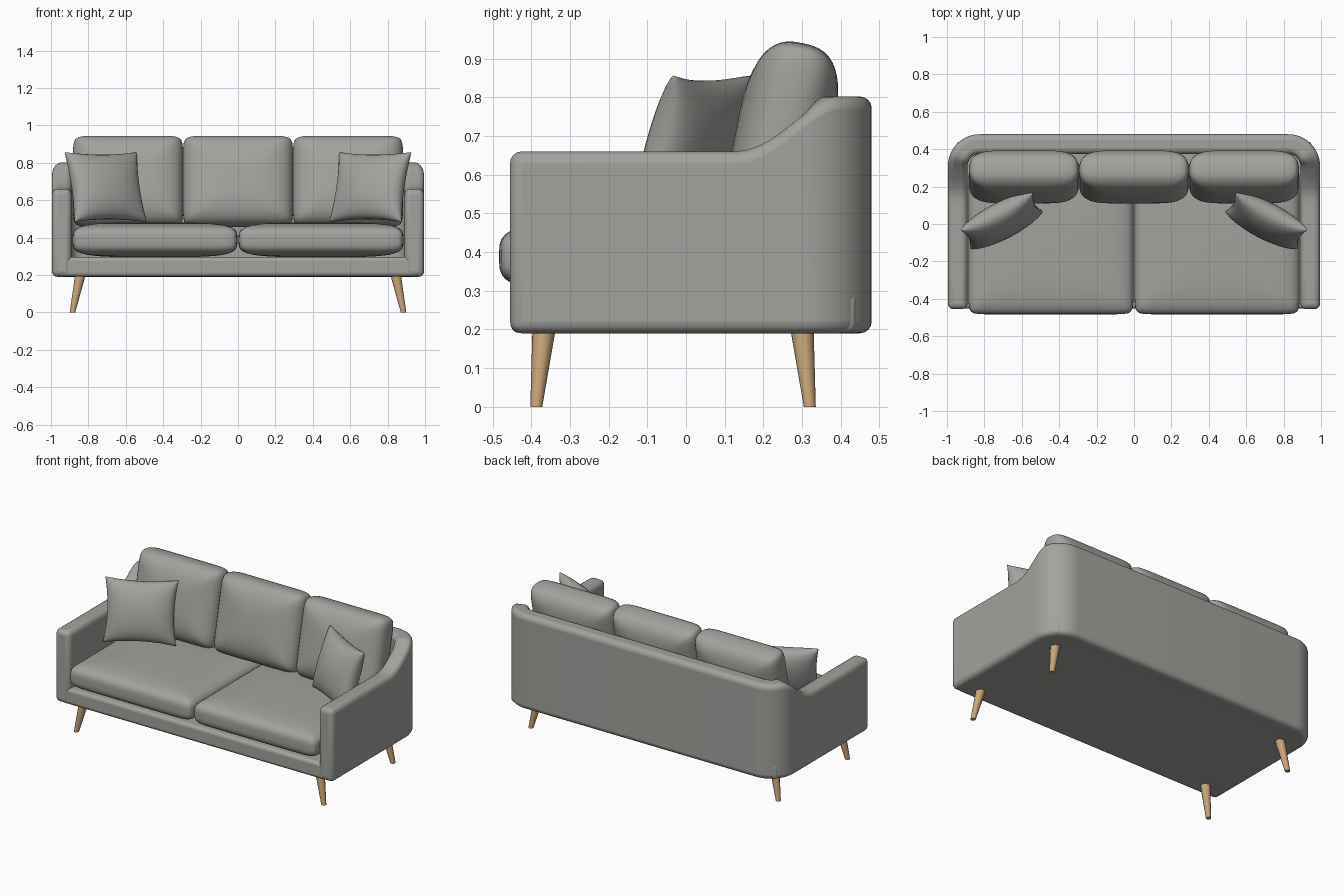
import bpy, bmesh, math
from mathutils import Matrix, Vector

if "Cube" in bpy.data.objects:
    bpy.data.objects.remove(bpy.data.objects["Cube"])


def material(name, rgb):
    m = bpy.data.materials.new(name)
    m.diffuse_color = (*rgb, 1)
    m.use_nodes = True
    m.node_tree.nodes["Principled BSDF"].inputs["Base Color"].default_value = m.diffuse_color
    return m


fabric = material("grey fabric", (0.36, 0.36, 0.34))
wood = material("light wood", (0.58, 0.38, 0.19))


def finish(name, bm, mat, bevel=0, smooth=40):
    bmesh.ops.recalc_face_normals(bm, faces=bm.faces)
    me = bpy.data.meshes.new(name)
    bm.to_mesh(me)
    bm.free()
    ob = bpy.data.objects.new(name, me)
    bpy.context.collection.objects.link(ob)
    me.materials.append(mat)
    if bevel:
        mod = ob.modifiers.new("rounded edges", 'BEVEL')
        mod.width, mod.segments = bevel, 4
        mod.limit_method, mod.angle_limit = 'ANGLE', math.radians(40)
        mod.use_clamp_overlap = False
    bpy.ops.object.select_all(action='DESELECT')
    bpy.context.view_layer.objects.active = ob
    ob.select_set(True)
    bpy.ops.object.shade_smooth_by_angle(angle=math.radians(smooth))
    return ob


# Wrapped arms and back: a U-shaped wall whose top sweeps up to the back
def wall_top(y):
    t = min(max((y - 0.12) / 0.28, 0), 1) ** 1.15
    return 0.66 + 0.142 * t * t * (3 - 2 * t)


THICK, RADIUS, CX, CY = 0.105, 0.17, 0.825, 0.31
half = [((CX + RADIUS, y), (CX + RADIUS - THICK, y))
        for y in (-0.455, -0.2, 0.08, 0.13, 0.16, 0.19, 0.22, 0.25, 0.28)]
for i in range(11):
    a = math.radians(9 * i)
    c, s = math.cos(a), math.sin(a)
    half.append(((CX + RADIUS * c, CY + RADIUS * s),
                 (CX + (RADIUS - THICK) * c, CY + (RADIUS - THICK) * s)))
path = half + [((-o[0], o[1]), (-n[0], n[1])) for o, n in reversed(half)]

bm = bmesh.new()
rings = []
for o, n in path:
    top = wall_top(o[1])
    rings.append([bm.verts.new(p) for p in
                  ((*o, 0.19), (*o, top), (*n, top), (*n, 0.19))])
for r, q in zip(rings, rings[1:]):
    for k in range(4):
        bm.faces.new((r[k], r[(k + 1) % 4], q[(k + 1) % 4], q[k]))
bm.faces.new(rings[0])
bm.faces.new(rings[-1])
finish("arms_and_back", bm, fabric, bevel=0.03)

# Base under the seat
bm = bmesh.new()
bmesh.ops.create_cube(bm, size=1, matrix=Matrix.Translation((0, -0.006, 0.2435))
                      @ Matrix.Diagonal((1.9, 0.894, 0.105, 1)))
finish("seat_base", bm, fabric, bevel=0.022)


# Stuffed box cushion: a = squareness of outline, b = squareness of the edge
def cushion(name, size, loc, a, b, rot=Matrix()):
    bm = bmesh.new()
    bmesh.ops.create_cube(bm, size=2)
    bmesh.ops.subdivide_edges(bm, edges=bm.edges[:], cuts=17, use_grid_fill=True)
    place = Matrix.Translation(loc) @ rot
    for v in bm.verts:
        p = [math.sin(c * math.pi / 2) for c in v.co]
        flat = (abs(p[0]) ** a + abs(p[1]) ** a) ** (b / a)
        r = (flat + abs(p[2]) ** b) ** (1 / b)
        v.co = place @ Vector([c / r * h for c, h in zip(p, size)])
    return finish(name, bm, fabric, smooth=60)


for side, label in ((-1, "left"), (1, "right")):
    cushion("seat_cushion_" + label, (0.441, 0.40, 0.093),
            (side * 0.444, -0.083, 0.388), 20, 4)

# Back cushions stand upright and lean backwards
lean = Matrix.Rotation(math.radians(90 - 12), 4, 'X')
for i, label in enumerate(("left", "middle", "right")):
    cushion("back_cushion_" + label, (0.294, 0.245, 0.125),
            ((i - 1) * 0.588, 0.252, 0.70), 12, 2.8, lean)


# Throw pillows with pointed corners and pulled-in sides
def pillow(name, side):
    bm = bmesh.new()
    place = (Matrix.Translation((side * 0.708, 0.017, 0.67))
             @ Matrix.Rotation(math.radians(-side * 27.5), 4, 'Z')
             @ Matrix.Rotation(math.radians(-17), 4, 'X'))
    for face in (-1, 1):
        new = bmesh.ops.create_grid(bm, x_segments=20, y_segments=20, size=1)["verts"]
        for v in new:
            u, w = (math.sin(c * math.pi / 2) for c in v.co.xy)
            puff = max((1 - u * u) * (1 - w * w), 0) ** 0.42
            v.co = place @ Vector((0.217 * u * (1 - 0.09 * (1 - w * w)),
                                   face * 0.085 * puff,
                                   0.195 * w * (1 - 0.09 * (1 - u * u))))
    bmesh.ops.remove_doubles(bm, verts=bm.verts[:], dist=0.0005)
    finish(name, bm, fabric, smooth=60)


pillow("throw_pillow_left", -1)
pillow("throw_pillow_right", 1)

# Splayed tapered legs
for sx, lx in ((-1, "left"), (1, "right")):
    for y0, y1, ly in ((-0.367, -0.387, "front"), (0.30, 0.32, "back")):
        bm = bmesh.new()
        bmesh.ops.create_cone(bm, cap_ends=True, segments=10, radius1=0.0155,
                              radius2=0.03, depth=1)
        for v in bm.verts:
            t = v.co.z + 0.5
            v.co = (v.co.x + sx * (0.885 + (0.843 - 0.885) * t),
                    v.co.y + y1 + (y0 - y1) * t, 0.2 * t)
        finish("leg_" + ly + "_" + lx, bm, wood, smooth=40)
